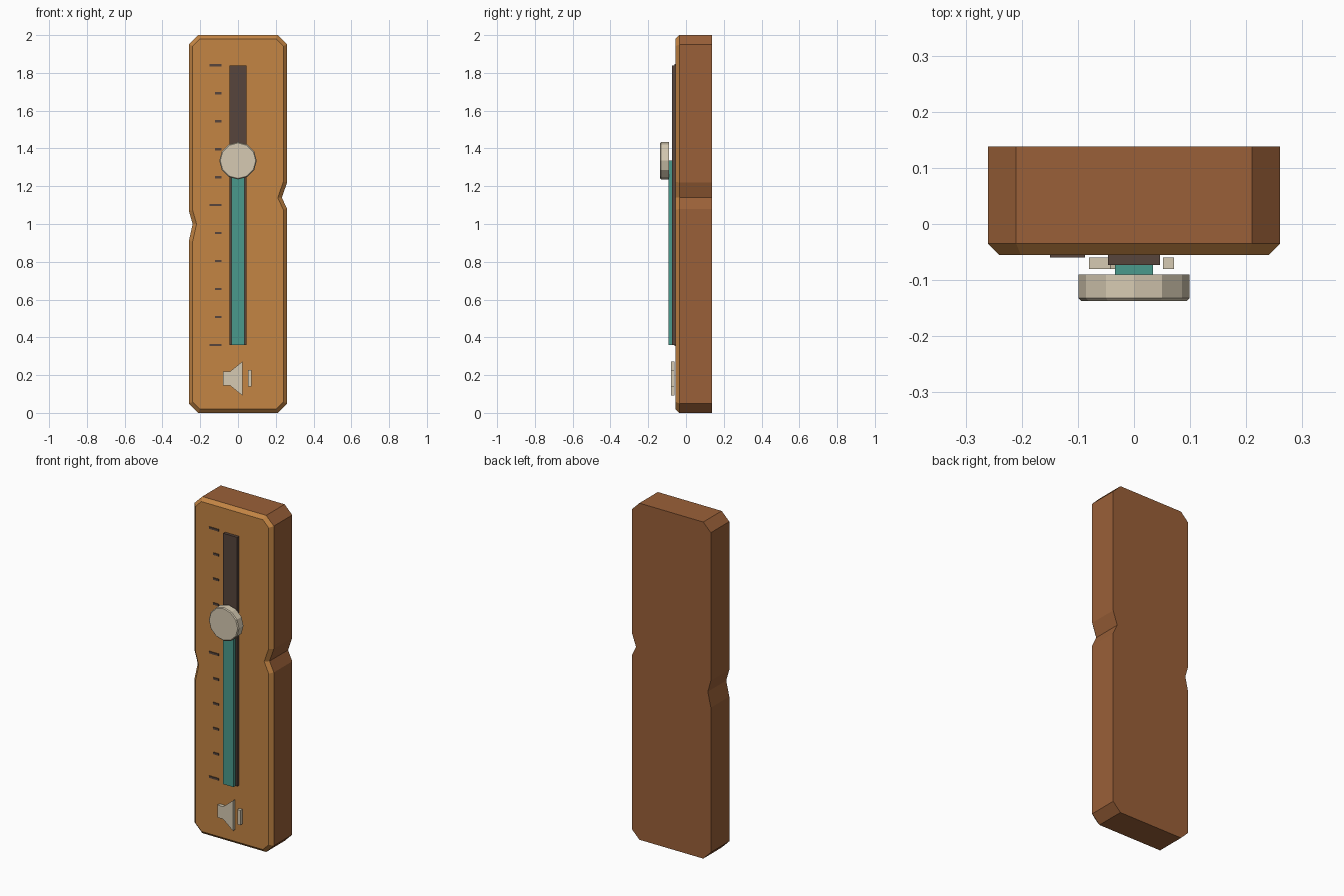
import bpy, bmesh
from math import sin, cos, tau

cube = bpy.data.objects.get("Cube")
if cube:
    bpy.data.objects.remove(cube, do_unlink=True)


def material(name, hex_code):
    """Flat material from an sRGB hex code, stored as linear values."""
    srgb = [int(hex_code[i:i + 2], 16) / 255 for i in (0, 2, 4)]
    color = [((c + 0.055) / 1.055) ** 2.4 for c in srgb] + [1]
    mat = bpy.data.materials.new(name)
    mat.use_nodes = True
    mat.diffuse_color = color
    mat.node_tree.nodes["Principled BSDF"].inputs["Base Color"].default_value = color
    return mat


orange = material("orange wood", "C48544")
brown = material("brown wood", "9A6038")
dark = material("dark brown", "57453C")
teal = material("teal", "4A9A8C")
cream = material("cream", "D6CAB2")


def prism(name, outline, front, back, mats, bevel=0):
    """Extrude an x-z outline from front to back, with an optional front chamfer.
    A second material, if given, covers everything that does not face the front."""
    bm = bmesh.new()
    face = bm.faces.new([bm.verts.new((x, front + bevel, z)) for x, z in outline])
    rear = bmesh.ops.extrude_face_region(bm, geom=[face], use_keep_orig=True)
    for v in rear["geom"]:
        if isinstance(v, bmesh.types.BMVert):
            v.co.y = back
    bmesh.ops.recalc_face_normals(bm, faces=bm.faces)
    if bevel:
        cap = min(bm.faces, key=lambda f: f.calc_center_median().y)
        bmesh.ops.inset_region(bm, faces=[cap], thickness=bevel, depth=bevel,
                               use_boundary=True, use_even_offset=True)
        for v in cap.verts:
            v.co.y = front
    bm.normal_update()
    for f in bm.faces:
        f.material_index = int(len(mats) > 1 and f.normal.y > -0.1)
    mesh = bpy.data.meshes.new(name)
    bm.to_mesh(mesh)
    bm.free()
    for m in mats:
        mesh.materials.append(m)
    obj = bpy.data.objects.new(name, mesh)
    bpy.context.collection.objects.link(obj)
    return obj


def bar(name, x0, x1, z0, z1, front, back, mat):
    return prism(name, [(x0, z0), (x1, z0), (x1, z1), (x0, z1)], front, back, [mat])


# Wooden board with cut corners and a nick on each long side
W, C = 0.26, 0.05
board = [(-W + C, 0), (W - C, 0), (W, C),
         (W, 1.08), (0.232, 1.14), (W, 1.22),
         (W, 2 - C), (W - C, 2), (-W + C, 2), (-W, 2 - C),
         (-W, 1.07), (-0.24, 1.0), (-W, 0.91), (-W, C)]
prism("board", board, -0.055, 0.138, [orange, brown], bevel=0.02)

# Slider track and filled part
LOW, HIGH, LEVEL = 0.36, 1.84, 1.335
bar("track", -0.046, 0.046, LOW, HIGH, -0.073, -0.05, dark)
bar("track_fill", -0.034, 0.034, LOW, LEVEL, -0.092, -0.07, teal)

# Twelve-sided knob
knob = [(0.099 * cos(tau * i / 12), LEVEL + 0.099 * sin(tau * i / 12)) for i in range(12)]
prism("knob", knob, -0.137, -0.09, [cream], bevel=0.005)

# Scale marks, longer at both ends and the middle
for i in range(11):
    z = LOW + (HIGH - LOW) * i / 10
    left = -0.15 if i % 5 == 0 else -0.122
    bar(f"scale_mark_{i + 1}", left, -0.087, z - 0.006, z + 0.006, -0.06, -0.053, dark)

# Loudspeaker symbol
horn = [(-0.08, 0.145), (-0.042, 0.145), (0.023, 0.092),
        (0.023, 0.272), (-0.042, 0.219), (-0.08, 0.219)]
prism("speaker_horn", horn, -0.08, -0.06, [cream])
bar("speaker_wave", 0.052, 0.071, 0.139, 0.227, -0.08, -0.06, cream)
